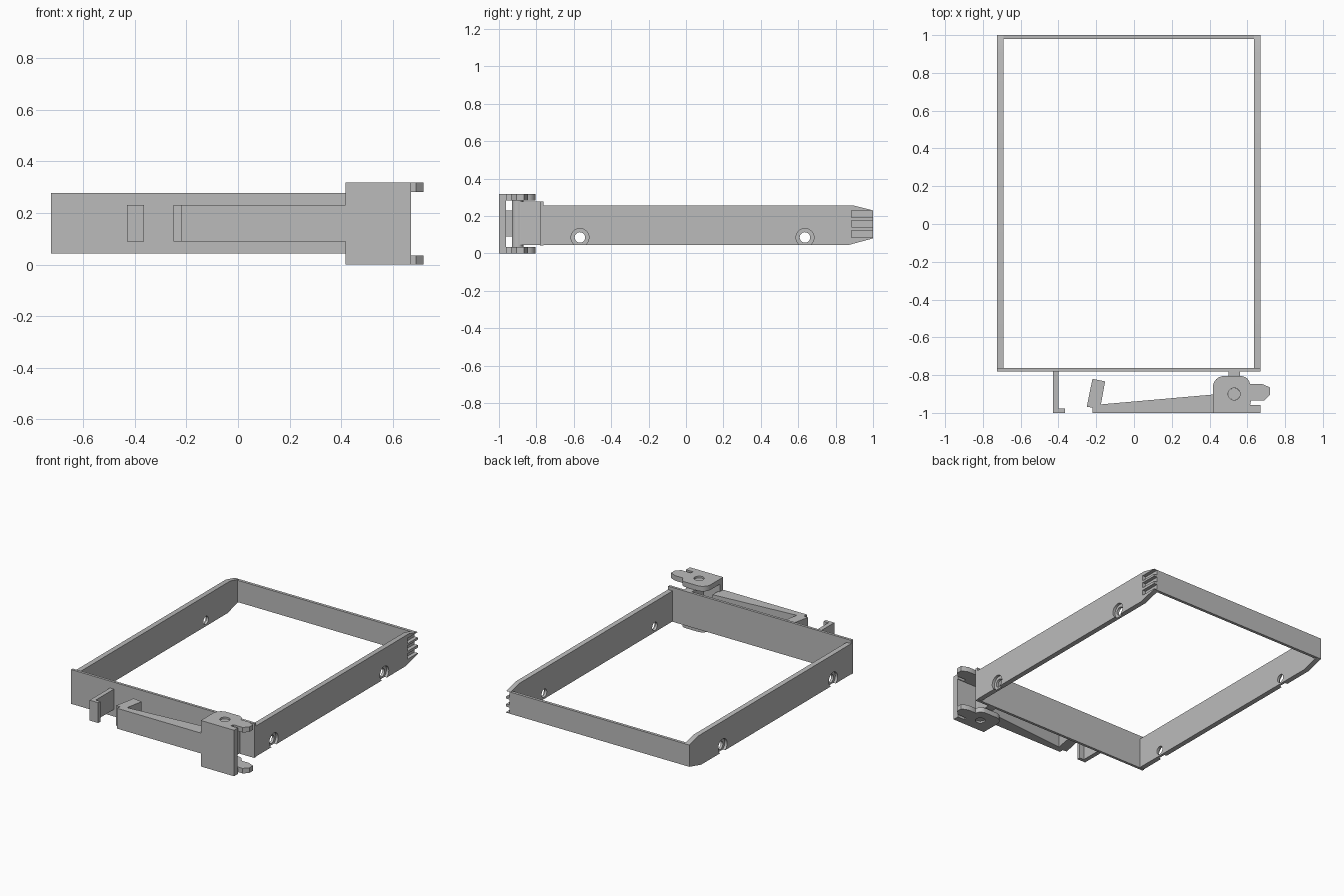
import bpy, bmesh, math
from mathutils import Vector, Matrix

cube = bpy.data.objects.get("Cube")
if cube:
    bpy.data.objects.remove(cube, do_unlink=True)

grey = bpy.data.materials.new("plain grey")
grey.use_nodes = True
grey.diffuse_color = (0.5, 0.5, 0.5, 1)
grey.node_tree.nodes["Principled BSDF"].inputs["Base Color"].default_value = (0.5, 0.5, 0.5, 1)


def add_object(name, bm):
    bmesh.ops.recalc_face_normals(bm, faces=bm.faces)
    mesh = bpy.data.meshes.new(name)
    bm.to_mesh(mesh)
    bm.free()
    mesh.materials.append(grey)
    obj = bpy.data.objects.new(name, mesh)
    bpy.context.collection.objects.link(obj)
    return obj


def box(name, x, y, z):
    bm = bmesh.new()
    bmesh.ops.create_cube(bm, size=1)
    for v in bm.verts:
        v.co = Vector([r[0] if c < 0 else r[1] for c, r in zip(v.co, (x, y, z))])
    return add_object(name, bm)


def prism(name, points, low, high, axis="z"):
    """Extrude a profile along z (points are x, y) or along x (points are y, z)."""
    bm = bmesh.new()
    place = (lambda a, b: (a, b, low)) if axis == "z" else (lambda a, b: (low, a, b))
    face = bm.faces.new([bm.verts.new(place(a, b)) for a, b in points])
    ext = bmesh.ops.extrude_face_region(bm, geom=[face])
    move = Vector((0, 0, high - low)) if axis == "z" else Vector((high - low, 0, 0))
    bmesh.ops.translate(bm, verts=[g for g in ext["geom"] if isinstance(g, bmesh.types.BMVert)], vec=move)
    return add_object(name, bm)


def arc(cx, cy, r, start, end, steps=8):
    angles = [math.radians(start + (end - start) * i / steps) for i in range(steps + 1)]
    return [(cx + r * math.cos(a), cy + r * math.sin(a)) for a in angles]


def circle(cx, cy, r, steps=32):
    return arc(cx, cy, r, 0, 360, steps)[:-1]


def cut(obj, cutter):
    cutter.hide_render = True
    mod = obj.modifiers.new("cut", "BOOLEAN")
    mod.operation, mod.solver, mod.object = "DIFFERENCE", "EXACT", cutter
    graph = bpy.context.evaluated_depsgraph_get()
    result = bpy.data.meshes.new_from_object(obj.evaluated_get(graph))
    obj.modifiers.clear()
    obj.data = result
    bpy.data.objects.remove(cutter, do_unlink=True)


# Side walls with tapered back ends and counterbored screw holes
LEFT, RIGHT, WALL = 0.67, -0.725, 0.035
profile = [(-0.77, 0.045), (0.87, 0.045), (1, 0.08), (1, 0.23), (0.9, 0.255), (-0.77, 0.255)]
for name, outer, inward in (("left_wall", LEFT, -1), ("right_wall", RIGHT, 1)):
    wall = prism(name, profile, outer, outer + inward * WALL, "x")
    for y in (-0.567, 0.636):
        cut(wall, prism("hole_cutter", circle(y, 0.085, 0.028), outer - 0.1, outer + 0.1, "x"))
        cut(wall, prism("bore_cutter", circle(y, 0.085, 0.048),
                        outer - inward * 0.05, outer + inward * 0.018, "x"))
    # Grooves that leave thin ribs at one back corner
    if outer == LEFT:
        for z in (0.085, 0.14, 0.192):
            cut(wall, box("groove_cutter", (LEFT - 0.025, LEFT + 0.05), (0.885, 1.05), (z, z + 0.037)))

# Front and back plates of the frame
box("front_plate", (RIGHT, LEFT), (-0.78, -0.762), (0.042, 0.278))
box("back_plate", (RIGHT + 0.02, LEFT - 0.025), (0.98, 1), (0.08, 0.23))

# Latch hook on the front plate
prism("latch_hook", [(-0.43, -0.775), (-0.43, -1), (-0.365, -1), (-0.365, -0.977),
                     (-0.4, -0.977), (-0.4, -0.775)], 0.09, 0.23)

# Lever arm with its bent grip
prism("lever_arm", [(-0.22, -0.82), (-0.25, -0.968), (-0.22, -0.972), (-0.22, -1), (0.43, -1),
                    (0.43, -0.902), (-0.175, -0.955), (-0.153, -0.833)], 0.09, 0.23)

# Lever head: front wall and a pair of pivot cheeks
box("lever_head_front", (0.417, LEFT), (-1, -0.963), (0, 0.317))
cheek = [(0.417, -1), (0.67, -1), (0.67, -0.957), (0.615, -0.957), (0.62, -0.935), (0.69, -0.935),
         (0.72, -0.905), (0.72, -0.865), (0.675, -0.846), (0.615, -0.846)]
cheek += arc(0.565, -0.855, 0.05, 10, 90) + arc(0.477, -0.865, 0.06, 90, 180)
for name, low in (("lower_cheek", 0), ("upper_cheek", 0.282)):
    plate = prism(name, cheek, low, low + 0.035)
    cut(plate, prism("pivot_cutter", circle(0.53, -0.9, 0.032), -0.1, 0.5))

# Pivot lug standing out from the front plate, with its pin
prism("pivot_lug", [(0.56, -0.775), (0.5, -0.775)] + arc(0.53, -0.895, 0.03, 180, 360, 12), 0.045, 0.278)
prism("pivot_pin", circle(0.53, -0.9, 0.0315), 0.012, 0.305)

# Smooth shading on round parts, sharp edges elsewhere
bpy.ops.object.select_all(action="DESELECT")
parts = [o for o in bpy.context.collection.objects if o.type == "MESH"]
for part in parts:
    part.select_set(True)
bpy.context.view_layer.objects.active = parts[0]
bpy.ops.object.shade_smooth_by_angle(angle=math.radians(30))
